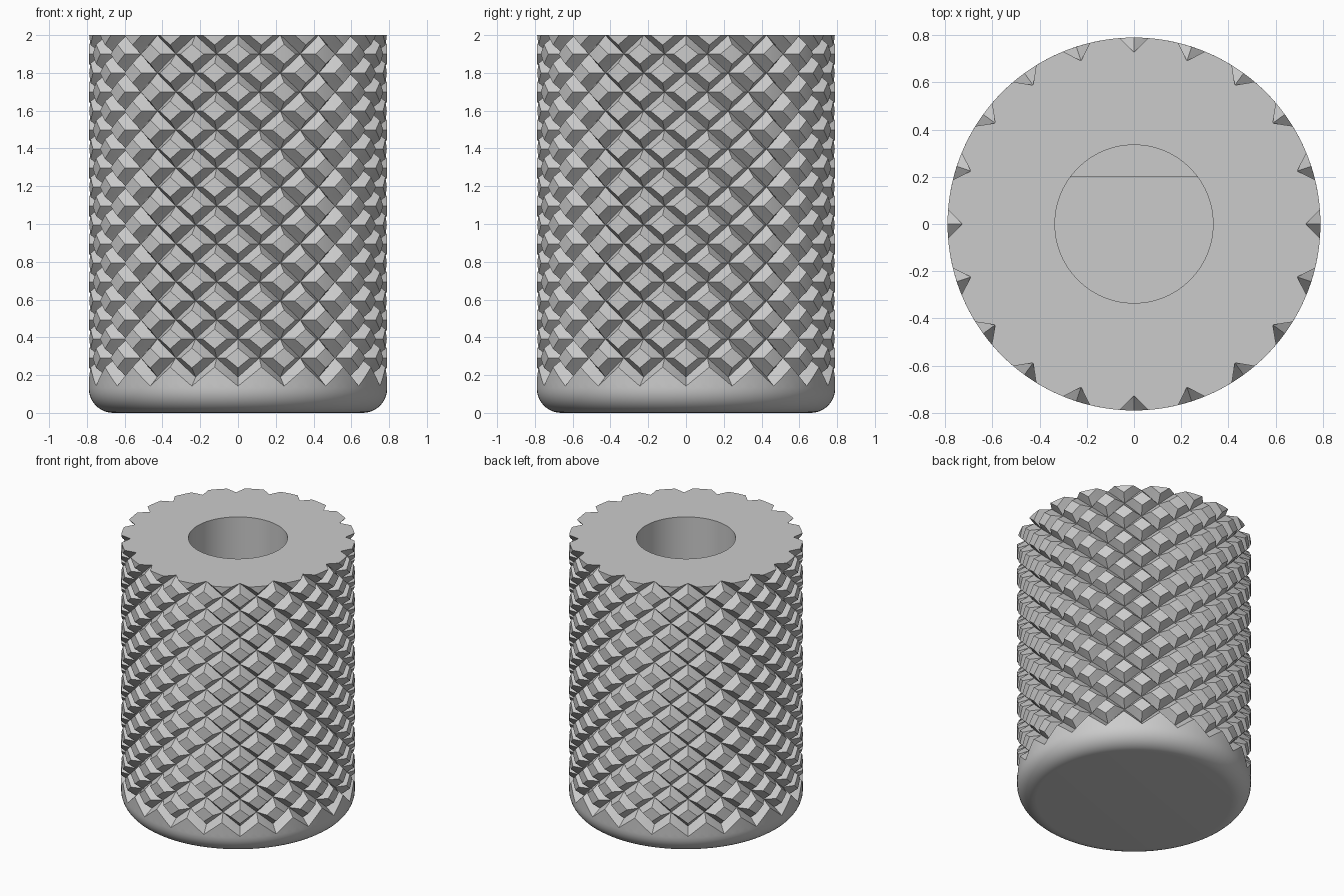
import bpy, bmesh, math

cube = bpy.data.objects.get("Cube")
if cube:
    bpy.data.objects.remove(cube, do_unlink=True)

HEIGHT, RADIUS, FILLET = 2.0, 0.79, 0.13
GROOVES, ROWS = 20, 9             # grooves per direction, diamond rows
DEPTH, START = 0.063, 0.19        # groove depth, height where grooves begin
PITCH = (HEIGHT - START) / ROWS
OFFSETS = (0.0, 0.24, 0.5, 0.76)  # groove floor, groove edge, middle, groove edge
BORE, FLAT_Y, STEP_Z, FLOOR_Z = 0.335, 0.2, 1.4, 0.4

metal = bpy.data.materials.new("plain grey")
metal.use_nodes = True
grey = (0.6, 0.6, 0.6, 1)
metal.diffuse_color = grey
metal.node_tree.nodes["Principled BSDF"].inputs["Base Color"].default_value = grey

bm = bmesh.new()
lattice = {}
AROUND = 4 * GROOVES


def lattice_vert(p, q):
    """Vertex where a right-hand and a left-hand helix line cross."""
    key = (p % AROUND, q - p)
    if key not in lattice:
        a = p // 4 + OFFSETS[p % 4]
        b = q // 4 + OFFSETS[q % 4]
        angle = math.pi * (a + b) / GROOVES - math.pi / 2
        in_groove = q >= p and (p % 4 == 0 or q % 4 == 0)
        r = RADIUS - DEPTH * in_groove
        lattice[key] = bm.verts.new((r * math.cos(angle), r * math.sin(angle),
                                     START + PITCH * (b - a) / 2))
    return lattice[key]


def rim(z):
    """Open edges lying at height z."""
    return [e for e in bm.edges if len(e.link_faces) == 1
            and all(abs(v.co.z - z) < 1e-3 for v in e.verts)]


def extrude(edges, move):
    """Extrude an edge loop, placing each new vertex with move(co)."""
    geom = bmesh.ops.extrude_edge_only(bm, edges=edges)["geom"]
    for v in geom:
        if isinstance(v, bmesh.types.BMVert):
            v.co = move(v.co.copy())
    return [e for e in geom if isinstance(e, bmesh.types.BMEdge)
            and len(e.link_faces) == 1]


def at_height(z):
    return lambda co: (co.x, co.y, z)


# Knurled skin: triangulated helix lattice, creased at every groove crossing
for p in range(AROUND):
    for q in range(p - 8, p + 8 * ROWS + 12):
        c = [lattice_vert(p, q), lattice_vert(p + 1, q),
             lattice_vert(p + 1, q + 1), lattice_vert(p, q + 1)]
        if not (p % 4 == q % 4 and p % 4 in (0, 3)):
            c = c[1:] + c[:1]
        bm.faces.new((c[0], c[1], c[2]))
        bm.faces.new((c[0], c[2], c[3]))

# Trim the skin level at the top and at the start of the rounded base
for z, up in ((HEIGHT, 1), (FILLET, -1)):
    bmesh.ops.bisect_plane(bm, geom=bm.verts[:] + bm.edges[:] + bm.faces[:],
                           dist=1e-4, plane_co=(0, 0, z), plane_no=(0, 0, up),
                           clear_outer=True)
bmesh.ops.remove_doubles(bm, verts=bm.verts[:], dist=1e-4)

# Rounded base
loop = rim(FILLET)
for v in {v for e in loop for v in e.verts}:
    v.co.xy = v.co.xy.normalized() * RADIUS
    v.co.z = FILLET
STEPS = 9
for i in range(1, STEPS + 1):
    t = math.pi / 2 * i / STEPS
    r = RADIUS - FILLET * (1 - math.cos(t))
    z = FILLET * (1 - math.sin(t))

    def place(co):
        flat = co.xy.normalized() * r
        return (flat.x, flat.y, z)
    loop = extrude(loop, place)
bmesh.ops.edgeloop_fill(bm, edges=loop)

# Top face between the notched rim and the bore
top = rim(HEIGHT)
SEGMENTS = 108
ring = [bm.verts.new((BORE * math.cos(2 * math.pi * i / SEGMENTS),
                      BORE * math.sin(2 * math.pi * i / SEGMENTS), HEIGHT))
        for i in range(SEGMENTS)]
bore = [bm.edges.new((ring[i - 1], ring[i])) for i in range(SEGMENTS)]
bmesh.ops.triangle_fill(bm, edges=top + bore, use_beauty=True, normal=(0, 0, 1))

# Bore: round mouth, shelf, then a D-shaped socket with a floor
loop = extrude(bore, at_height(STEP_Z))
loop = extrude(loop, lambda co: (co.x, min(co.y, FLAT_Y), STEP_Z))
loop = extrude(loop, at_height(FLOOR_Z))
bmesh.ops.edgeloop_fill(bm, edges=loop)

bmesh.ops.remove_doubles(bm, verts=bm.verts[:], dist=1e-5)
bmesh.ops.recalc_face_normals(bm, faces=bm.faces[:])

mesh = bpy.data.meshes.new("knurled_knob")
bm.to_mesh(mesh)
bm.free()
mesh.materials.append(metal)
knob = bpy.data.objects.new("knurled_knob", mesh)
bpy.context.collection.objects.link(knob)

# Smooth curves, crisp knurling
bpy.ops.object.select_all(action='DESELECT')
knob.select_set(True)
bpy.context.view_layer.objects.active = knob
bpy.ops.object.shade_smooth_by_angle(angle=math.radians(20))
